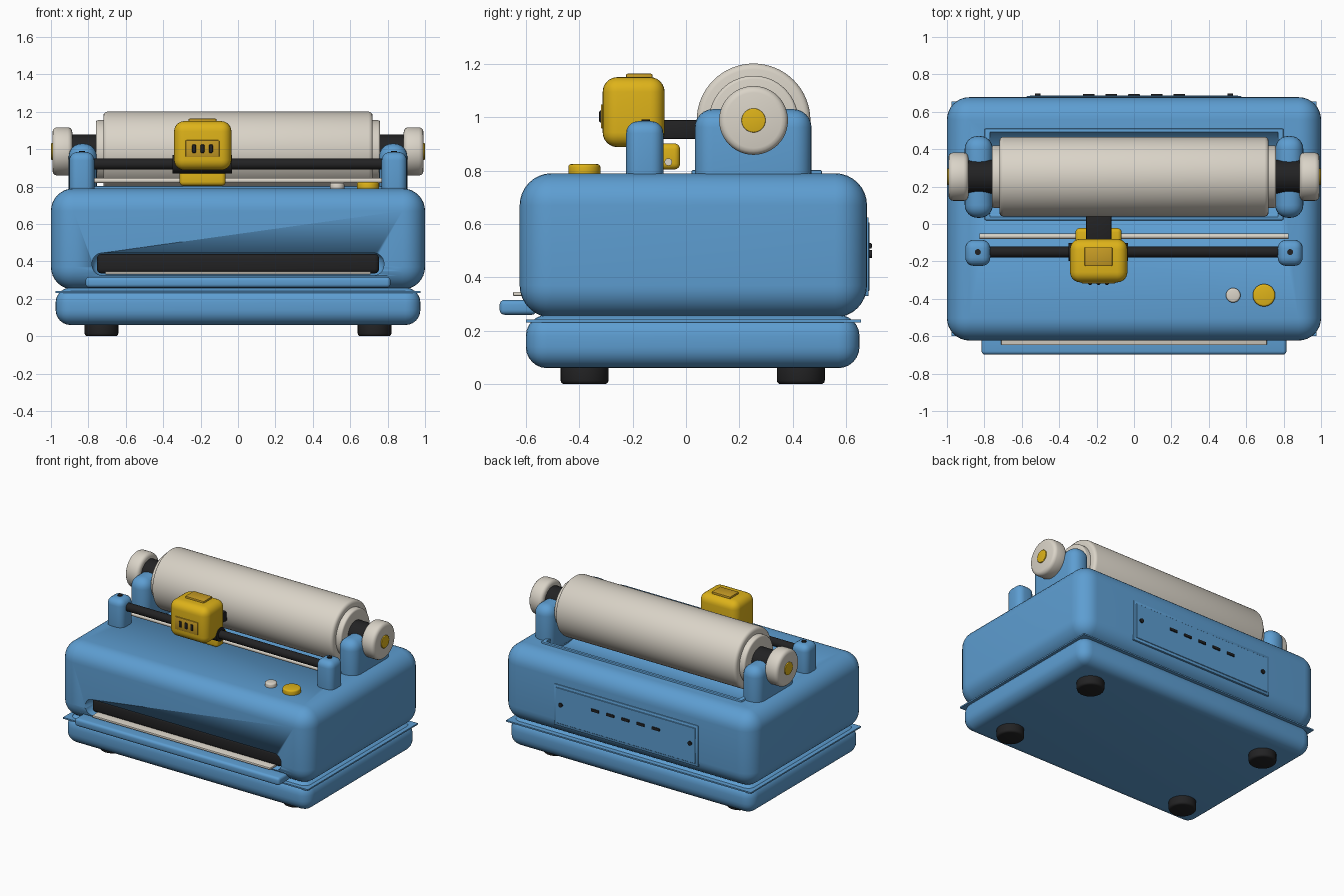
import bpy, bmesh, math
from mathutils import Matrix

if "Cube" in bpy.data.objects:
    bpy.data.objects.remove(bpy.data.objects["Cube"])


def material(name, rgb):
    m = bpy.data.materials.new(name)
    m.diffuse_color = (*rgb, 1)
    m.use_nodes = True
    m.node_tree.nodes["Principled BSDF"].inputs["Base Color"].default_value = m.diffuse_color
    return m


BLUE = material("blue shell", (0.11, 0.34, 0.64))
YELLOW = material("yellow", (0.73, 0.45, 0.01))
AMBER = material("amber panel", (0.57, 0.33, 0.018))
CREAM = material("cream", (0.70, 0.655, 0.575))
DARK = material("dark rubber", (0.016, 0.016, 0.017))


def finish(name, bm, mat):
    me = bpy.data.meshes.new(name)
    bm.normal_update()
    bm.to_mesh(me)
    bm.free()
    me.materials.append(mat)
    ob = bpy.data.objects.new(name, me)
    bpy.context.collection.objects.link(ob)
    bpy.ops.object.select_all(action='DESELECT')
    ob.select_set(True)
    bpy.context.view_layer.objects.active = ob
    bpy.ops.object.shade_smooth_by_angle(angle=math.radians(35))
    return ob


def box(name, x, y, z, mat, r=0.0, seg=4):
    """Rounded box from (min, max) ranges."""
    bm = bmesh.new()
    size = [b - a for a, b in (x, y, z)]
    mid = [(a + b) / 2 for a, b in (x, y, z)]
    bmesh.ops.create_cube(bm, size=1, matrix=Matrix.Translation(mid) @ Matrix.Diagonal((*size, 1)))
    if r:
        bmesh.ops.bevel(bm, geom=bm.edges[:], offset=r, segments=seg, profile=0.5, affect='EDGES')
    return finish(name, bm, mat)


def cyl(name, centre, radius, length, axis, mat, r=0.0, n=48):
    """Cylinder along X, Y or Z with rounded rims."""
    bm = bmesh.new()
    turn = {'X': Matrix.Rotation(math.pi / 2, 4, 'Y'),
            'Y': Matrix.Rotation(math.pi / 2, 4, 'X'), 'Z': Matrix()}[axis]
    bmesh.ops.create_cone(bm, cap_ends=True, segments=n, radius1=radius, radius2=radius, depth=length)
    if r:
        caps = [f for f in bm.faces if len(f.verts) > 4]
        rims = list({e for f in caps for e in f.edges})
        bmesh.ops.bevel(bm, geom=rims, offset=r, segments=3, profile=0.5, affect='EDGES')
    bm.transform(Matrix.Translation(centre) @ turn)
    return finish(name, bm, mat)


def cut(ob, cutter):
    m = ob.modifiers.new("cut", 'BOOLEAN')
    m.operation = 'DIFFERENCE'
    m.solver = 'EXACT'
    m.object = cutter
    cutter.hide_render = True
    cutter.hide_set(True)


# Housing, base and seam
body = box("upper_housing", (-1, 1), (-0.623, 0.678), (0.25, 0.79), BLUE, 0.12, 8)
box("lower_base", (-0.975, 0.975), (-0.6, 0.65), (0.06, 0.26), BLUE, 0.08, 6)
box("seam_plate", (-0.975, 0.975), (-0.6, 0.655), (0.232, 0.242), BLUE)
for sx in (-1, 1):
    for y in (-0.38, 0.43):
        cyl("foot", (sx * 0.73, y, 0.04), 0.09, 0.08, 'Z', DARK, 0.015, 32)

# Roller cradle sunk in the lid
rim = box("cradle_rim", (-0.8, 0.8), (0.02, 0.51), (0.76, 0.803), BLUE, 0.008, 2)
cradle = cyl("cradle_cutter", (0, 0.265, 0.99), 0.295, 1.54, 'X', BLUE, n=64)
cut(body, cradle)
cut(rim, cradle)

# Front slot, sheet and tray
cut(body, box("slot_cutter", (-0.78, 0.78), (-0.8, -0.45), (0.325, 0.445), BLUE, 0.055, 6))
box("slot_interior", (-0.755, 0.755), (-0.59, -0.44), (0.335, 0.44), DARK, 0.025, 3)
box("paper_sheet", (-0.71, 0.71), (-0.648, -0.5), (0.33, 0.346), CREAM, 0.005, 2)
box("output_tray", (-0.815, 0.815), (-0.698, -0.56), (0.26, 0.316), BLUE, 0.018)

# Roller, knobs and supports
Y, Z = 0.253, 0.988
cyl("roller", (0, Y, Z), 0.213, 1.44, 'X', CREAM, 0.022, 64)
cyl("roller_collar", (0, Y, Z), 0.167, 1.52, 'X', CREAM, 0.012, 64)
cyl("roller_shaft", (0, Y, Z), 0.09, 1.82, 'X', DARK, n=40)
for sx in (-1, 1):
    cyl("knob", (sx * 0.939, Y, Z), 0.129, 0.106, 'X', CREAM, 0.025)
    cyl("knob_cap", (sx * 0.985, Y, Z), 0.045, 0.028, 'X', YELLOW, 0.004, 32)
    xs = sorted((sx * 0.755, sx * 0.905))
    box("roller_support", xs, (0.033, 0.47), (0.68, 1.03), BLUE, 0.068, 6)

# Rail, posts and guide rod
for sx in (-1, 1):
    xs = sorted((sx * 0.768, sx * 0.902))
    box("rail_post", xs, (-0.224, -0.085), (0.72, 0.985), BLUE, 0.045, 5)
    cyl("post_screw", (sx * 0.835, -0.15, 0.984), 0.016, 0.014, 'Z', DARK, n=20)
cyl("carriage_rail", (0, -0.15, 0.92), 0.029, 1.58, 'X', DARK, n=32)
cyl("guide_rod", (0, -0.066, 0.832), 0.014, 1.65, 'X', CREAM, n=24)

# Carriage
box("carriage", (-0.342, -0.035), (-0.312, -0.08), (0.888, 1.15), YELLOW, 0.055, 6)
box("carriage_lid", (-0.265, -0.115), (-0.225, -0.125), (1.14, 1.163), AMBER, 0.006, 2)
box("carriage_panel", (-0.28, -0.1), (-0.319, -0.30), (0.958, 1.048), AMBER, 0.004, 2)
for x in (-0.235, -0.19, -0.145):
    box("carriage_vent", (x - 0.01, x + 0.01), (-0.325, -0.31), (0.98, 1.025), DARK, 0.005, 2)
cyl("carriage_bushing", (-0.19, -0.15, 0.92), 0.049, 0.318, 'X', DARK, n=32)
box("rod_slider", (-0.313, -0.066), (-0.14, -0.022), (0.804, 0.902), YELLOW, 0.022, 4)
box("carriage_arm", (-0.257, -0.121), (-0.12, 0.06), (0.918, 0.99), DARK, 0.008, 2)

# Buttons
cyl("large_button", (0.695, -0.381, 0.80), 0.06, 0.048, 'Z', YELLOW, 0.01, 40)
cyl("small_button", (0.53, -0.381, 0.795), 0.039, 0.048, 'Z', CREAM, 0.01, 32)

# Rear service panel
box("rear_panel", (-0.575, 0.575), (0.66, 0.684), (0.33, 0.625), BLUE, 0.004, 2)
box("rear_panel_inset", (-0.555, 0.555), (0.68, 0.688), (0.35, 0.605), BLUE, 0.002, 1)
for i in range(-2, 3):
    x = i * 0.121
    box("rear_vent", (x - 0.031, x + 0.031), (0.68, 0.696), (0.508, 0.528), DARK, 0.004, 2)
for sx in (-1, 1):
    cyl("rear_screw", (sx * 0.515, 0.688, 0.488), 0.015, 0.018, 'Y', DARK, n=20)
